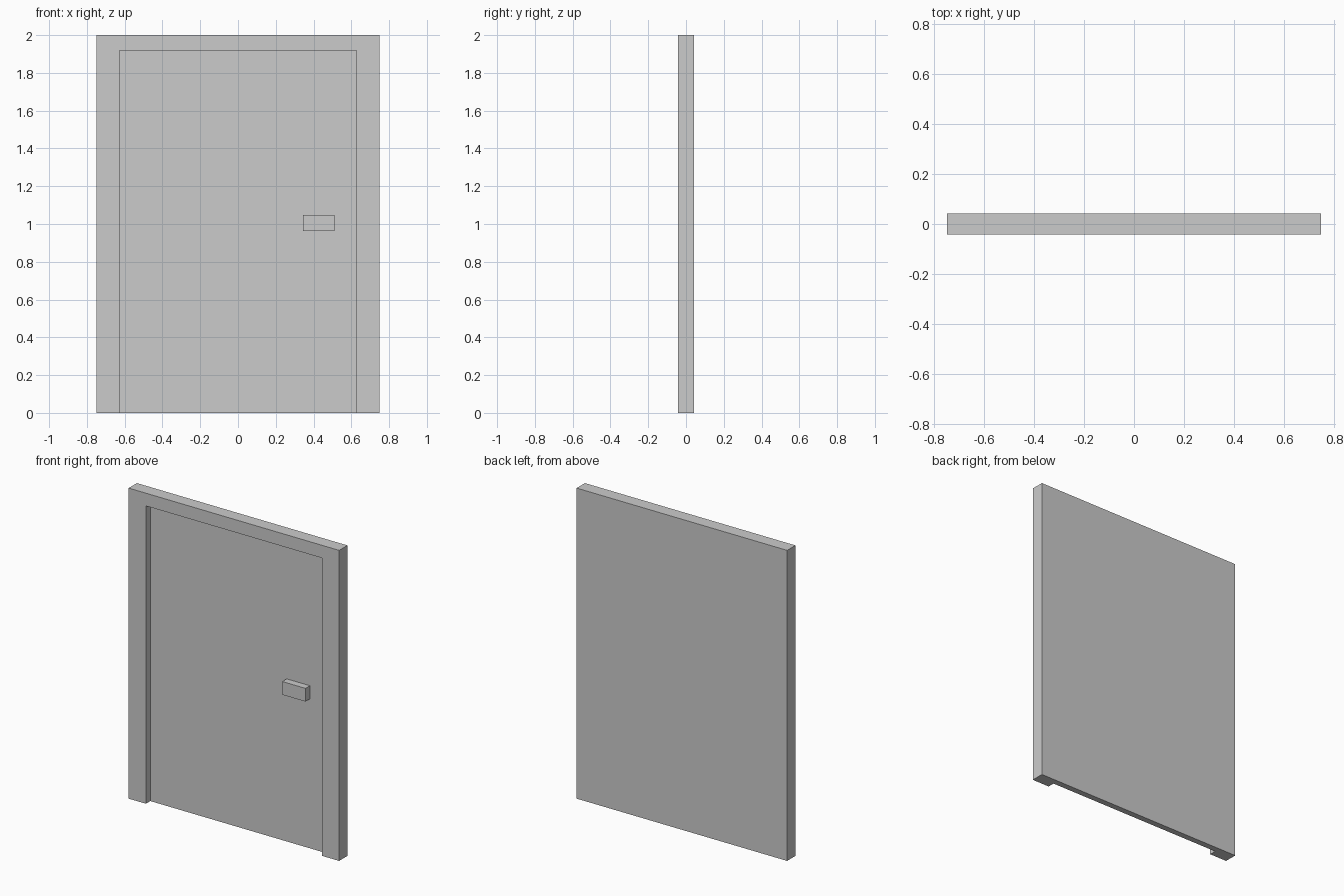
import bpy

if "Cube" in bpy.data.objects:
    bpy.data.objects.remove(bpy.data.objects["Cube"])


def box(name, x, y, z):
    """Box from (min, max) ranges on each axis."""
    ranges = (x, y, z)
    bpy.ops.mesh.primitive_cube_add(size=1, location=[(a + b) / 2 for a, b in ranges])
    obj = bpy.context.object
    obj.name = name
    obj.scale = [b - a for a, b in ranges]
    bpy.ops.object.transform_apply(location=True, rotation=False, scale=True)
    return obj


FRONT, PANEL, BACK = -0.042, 0.003, 0.042

# Frame and door panel as one slab, recessed from the front and open at the bottom
door = box("door_with_frame", (-0.75, 0.75), (FRONT, BACK), (0, 2))
cutter = box("recess_cutter", (-0.627, 0.627), (FRONT - 0.1, PANEL), (-0.1, 1.918))
cutter.hide_render = True

recess = door.modifiers.new("recess", 'BOOLEAN')
recess.operation = 'DIFFERENCE'
recess.solver = 'EXACT'
recess.object = cutter
bpy.context.view_layer.objects.active = door
bpy.ops.object.modifier_apply(modifier=recess.name)
bpy.data.objects.remove(cutter)

# Block handle standing on the panel, flush with the frame front
box("handle", (0.345, 0.51), (FRONT, PANEL), (0.962, 1.047))
